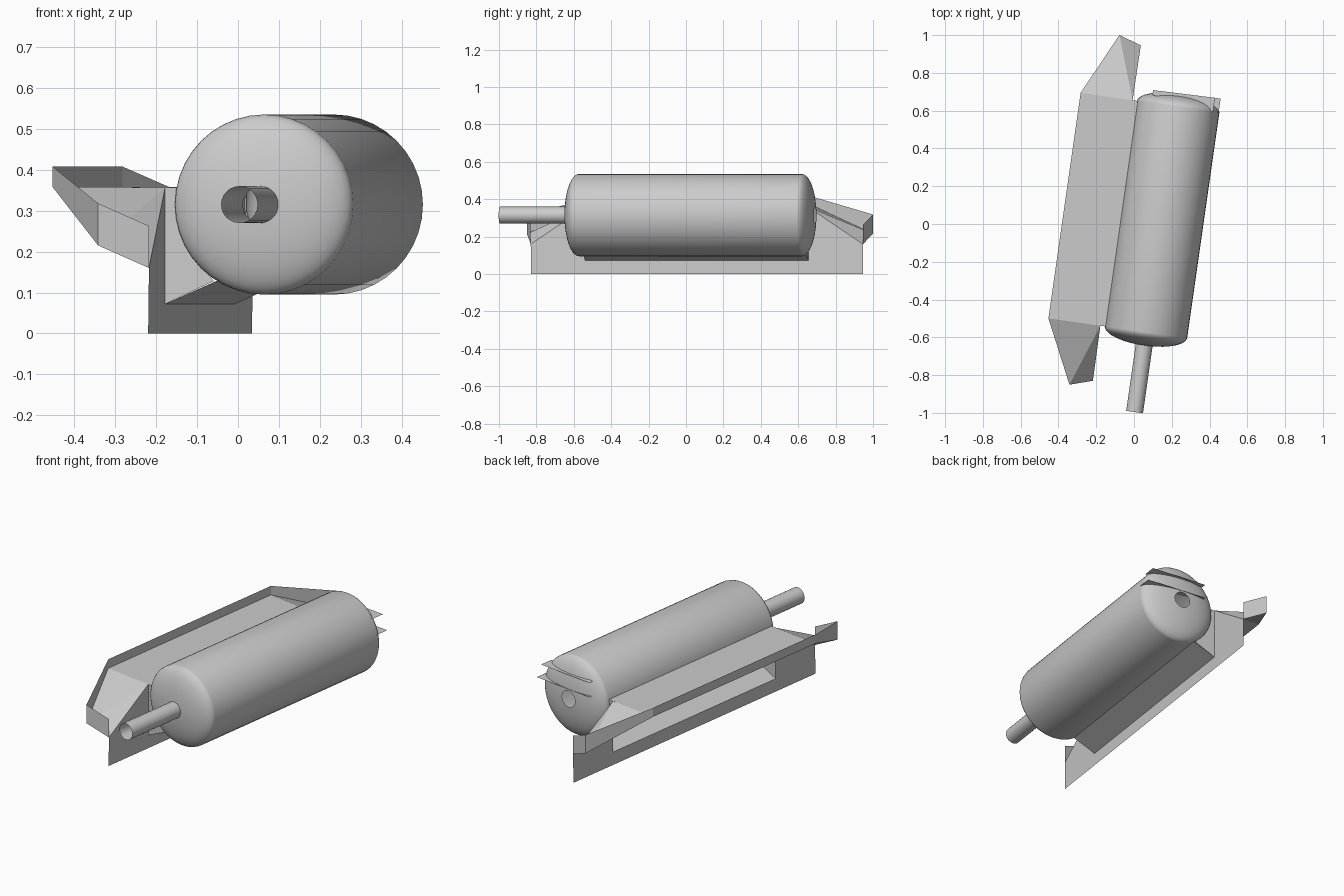
import bpy, bmesh, math

if "Cube" in bpy.data.objects:
    bpy.data.objects.remove(bpy.data.objects["Cube"])

YAW = -math.radians(8.13)      # whole assembly is turned slightly about z
MID = 0.0445                   # mirror plane of the assembly along its length
CU, CZ = 0.144, 0.315          # tank axis


def make(name, verts, faces, smooth=False):
    me = bpy.data.meshes.new(name)
    me.from_pydata(verts, [], faces)
    bm = bmesh.new()
    bm.from_mesh(me)
    bmesh.ops.remove_doubles(bm, verts=bm.verts, dist=1e-5)
    bmesh.ops.recalc_face_normals(bm, faces=bm.faces)
    bm.to_mesh(me)
    bm.free()
    ob = bpy.data.objects.new(name, me)
    bpy.context.collection.objects.link(ob)
    ob.rotation_euler.z = YAW
    if smooth:
        bpy.ops.object.select_all(action='DESELECT')
        ob.select_set(True)
        bpy.context.view_layer.objects.active = ob
        bpy.ops.object.shade_smooth_by_angle(angle=math.radians(35))
    return ob


def lathe(name, profile, seg):
    """Revolve (v, radius) points about the tank axis."""
    verts = [(CU + r * math.cos(2 * math.pi * i / seg), v,
              CZ + r * math.sin(2 * math.pi * i / seg))
             for v, r in profile for i in range(seg)]
    faces = [(k * seg + i, k * seg + (i + 1) % seg,
              (k + 1) * seg + (i + 1) % seg, (k + 1) * seg + i)
             for k in range(len(profile) - 1) for i in range(seg)]
    return make(name, verts, faces, True)


def both_ends(polys):
    """Polygons given for the front half, repeated mirrored at the back."""
    verts, faces = [], []
    for flip in (1, -1):
        for poly in polys:
            faces.append(tuple(range(len(verts), len(verts) + len(poly))))
            verts += [(u, MID + flip * v, z) for u, v, z in poly]
    return verts, faces


def span(a, b, half):
    """Long panel between two (u, z) edges."""
    return [(a[0], -half, a[1]), (a[0], half, a[1]),
            (b[0], half, b[1]), (b[0], -half, b[1])]


# tank: cylinder with domed ends and a round port at each end
R, HOLE, DEPTH, HALF = 0.22, 0.045, 0.072, 0.602
t_end = math.acos(HOLE / R)
dome = [(HALF + DEPTH * math.sin(t_end * i / 10), R * math.cos(t_end * i / 10))
        for i in range(11)]
profile = [(MID - v, r) for v, r in reversed(dome)] + [(MID + v, r) for v, r in dome]
lathe("tank", profile, 40)

# outlet pipe, open at the front
lathe("outlet_pipe", [(-0.985, 0.045), (-0.61, 0.045)], 24)

# side tray corners (front half, measured from the mirror plane)
H, W = 0.603, -0.10
D0, D1 = (-0.378, -H, 0.358), (-0.378, -H, 0.408)
E0, E1 = (-0.218, -0.935, 0.215), (-0.218, -0.935, 0.318)
F0, F1 = (-0.098, -0.897, 0.160), (-0.098, -0.897, 0.263)
G0, G1 = (W, -H, 0.072), (W, -H, 0.357)
FB, GB = (W, -0.897, 0.0), (W, -H, 0.0)

# raised rim and sloping end facets of the shelf
v, f = both_ends([[D0, D1, E1, E0], [E0, E1, F1, F0], [D0, E0, G1], [E0, F0, G1]])
make("shelf_ends", v, f)


def long_panel(name, a, b):
    pts = [(u, MID + y, z) for u, y, z in span(a, b, H)]
    make(name, pts, [(0, 1, 2, 3)])


long_panel("shelf_rim", (-0.378, 0.358), (-0.378, 0.408))
long_panel("shelf", (-0.378, 0.358), (-0.072, 0.357))
long_panel("skirt_middle", (W, 0.0), (W, 0.072))
long_panel("cradle_plate", (W, 0.072), (0.035, 0.132))

# skirt wall ends and the closing plates beside the tank
v, f = both_ends([[FB, GB, G0, G1, F0],
                  [G0, (0.02, -H, 0.128), (-0.045, -H, 0.21),
                   (-0.072, -H, 0.30), (-0.072, -H, 0.357), G1]])
make("skirt_ends", v, f)

# thin pointed fins at the back of the tank
for i, z in enumerate((0.37, 0.45)):
    make("back_fin_%d" % (i + 1),
         [(0.36 - 0.03 * i, 0.645, z), (0.36 - 0.03 * i, 0.722, z), (0.0, 0.716, z),
          (0.0, 0.69, z)], [(0, 1, 2, 3)])
